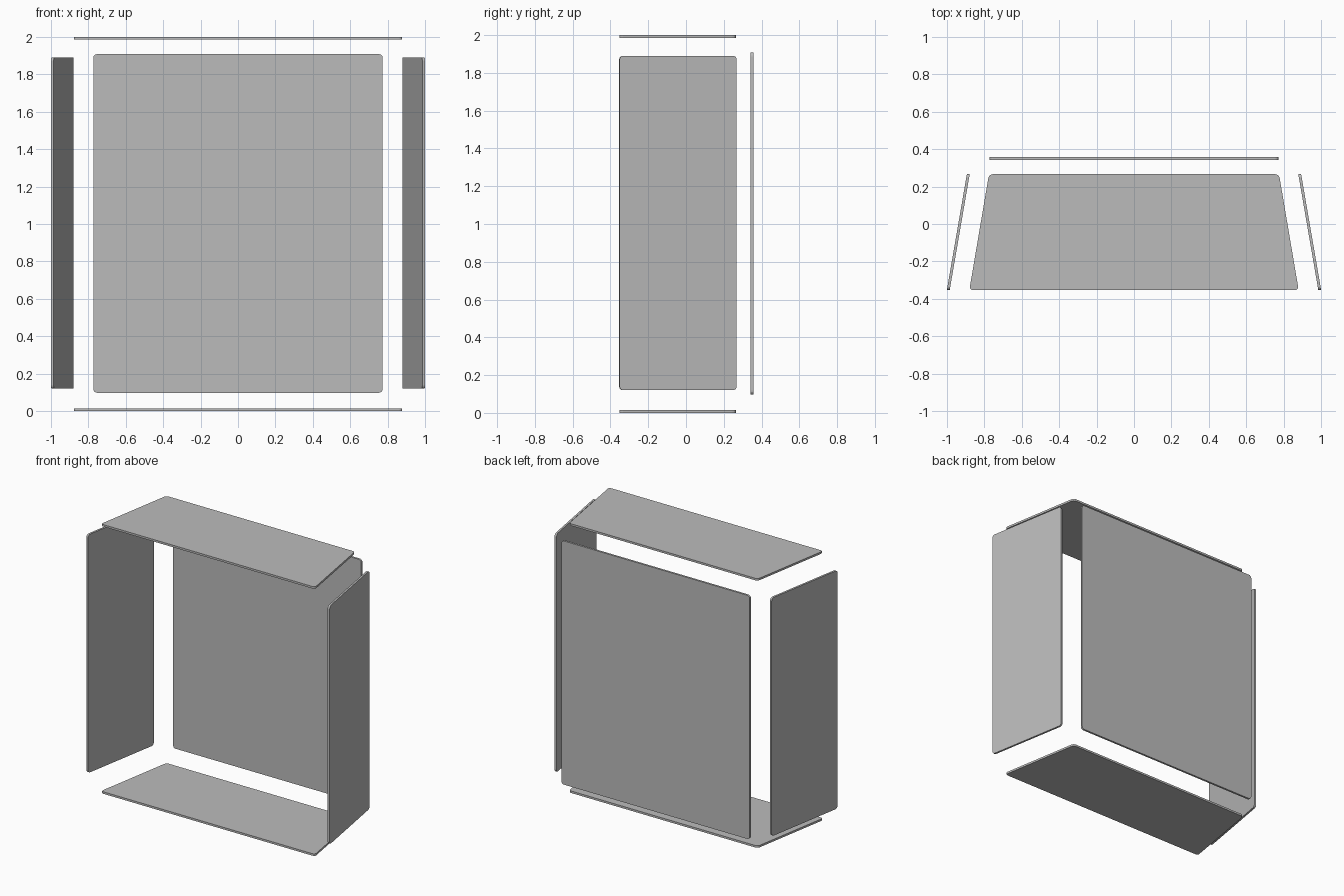
import bpy
import bmesh
from mathutils import Matrix, Vector

cube = bpy.data.objects.get("Cube")
if cube:
    bpy.data.objects.remove(cube, do_unlink=True)

THICK = 0.015
RADIUS = 0.02

grey = bpy.data.materials.new("plain grey")
grey.use_nodes = True
colour = (0.5, 0.5, 0.5, 1)
grey.diffuse_color = colour
grey.node_tree.nodes["Principled BSDF"].inputs["Base Color"].default_value = colour


def panel(name, outline, origin, u, v):
    """Thin rounded-corner board: outline in the u, v plane, thickened along u x v."""
    u, v = Vector(u).normalized(), Vector(v).normalized()
    n = u.cross(v)
    bm = bmesh.new()
    bm.faces.new([bm.verts.new((a, b, 0)) for a, b in outline])
    bmesh.ops.bevel(bm, geom=bm.verts[:], offset=RADIUS, segments=4,
                    profile=0.5, affect='VERTICES')
    side = bmesh.ops.extrude_face_region(bm, geom=bm.faces[:])
    moved = [g for g in side["geom"] if isinstance(g, bmesh.types.BMVert)]
    bmesh.ops.translate(bm, verts=moved, vec=(0, 0, THICK))
    frame = Matrix((u, v, n)).transposed().to_4x4()
    bm.transform(Matrix.Translation(origin) @ frame)
    bmesh.ops.recalc_face_normals(bm, faces=bm.faces[:])
    mesh = bpy.data.meshes.new(name)
    bm.to_mesh(mesh)
    bm.free()
    mesh.materials.append(grey)
    obj = bpy.data.objects.new(name, mesh)
    bpy.context.collection.objects.link(obj)
    return obj


def rectangle(w, h):
    return [(0, 0), (w, 0), (w, h), (0, h)]


# Tapered floor and roof boards
FRONT, BACK = -0.353, 0.266
taper = [(-0.88, FRONT), (0.88, FRONT), (0.775, BACK), (-0.775, BACK)]
for name, z in (("bottom_panel", 0), ("top_panel", 2 - THICK)):
    panel(name, taper, (0, 0, z), (1, 0, 0), (0, 1, 0))

# Back board
panel("back_panel", rectangle(1.546, 1.81), (-0.773, 0.357, 0.098),
      (1, 0, 0), (0, 0, 1))

# Splayed side boards, mirrored across x
run = Vector((-0.107, 0.62, 0))
left = panel("left_panel", rectangle(run.length, 1.77),
             (0.985, -0.354, 0.12), run, (0, 0, 1))
right_mesh = left.data.copy()
right_mesh.name = "right_panel"
right_mesh.transform(Matrix.Scale(-1, 4, (1, 0, 0)))
right_mesh.flip_normals()
right = bpy.data.objects.new("right_panel", right_mesh)
bpy.context.collection.objects.link(right)
